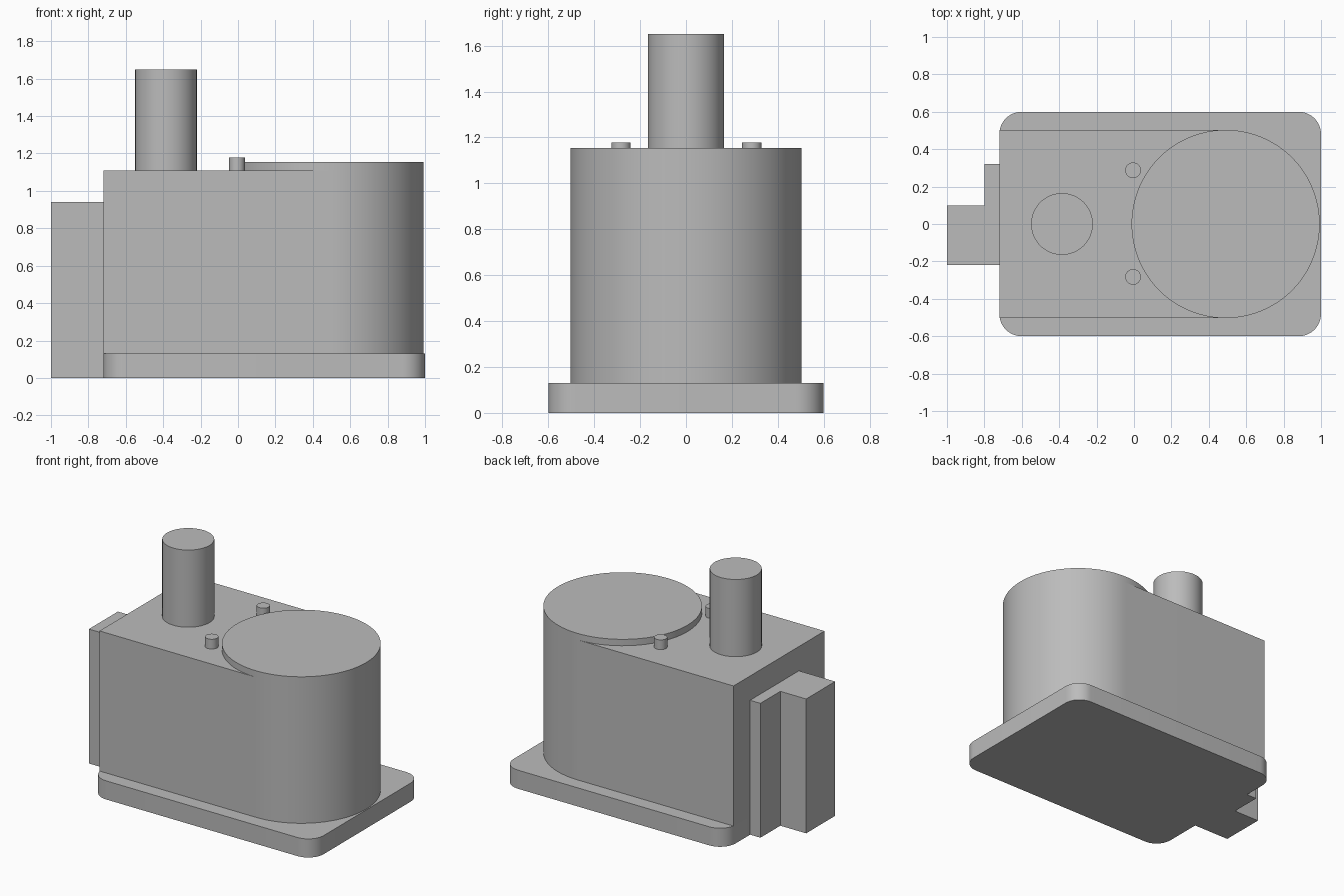
import bpy
import bmesh
from math import cos, sin, pi, radians

if "Cube" in bpy.data.objects:
    bpy.data.objects.remove(bpy.data.objects["Cube"], do_unlink=True)

GREY = (0.5, 0.5, 0.5, 1)
grey = bpy.data.materials.new("plain grey")
grey.use_nodes = True
grey.diffuse_color = GREY
grey.node_tree.nodes["Principled BSDF"].inputs["Base Color"].default_value = GREY


def arc(cx, cy, r, start, end, steps):
    """Points along an arc, angles in degrees."""
    angles = [radians(start + (end - start) * i / steps) for i in range(steps + 1)]
    return [(cx + r * cos(a), cy + r * sin(a)) for a in angles]


def prism(name, outline, bottom, top):
    """Extrude a counter-clockwise outline between two heights."""
    bm = bmesh.new()
    base = bm.faces.new([bm.verts.new((x, y, bottom)) for x, y in outline])
    ret = bmesh.ops.extrude_face_region(bm, geom=[base], use_keep_orig=True)
    verts = [g for g in ret["geom"] if isinstance(g, bmesh.types.BMVert)]
    bmesh.ops.translate(bm, verts=verts, vec=(0, 0, top - bottom))
    bmesh.ops.recalc_face_normals(bm, faces=bm.faces)
    mesh = bpy.data.meshes.new(name)
    bm.to_mesh(mesh)
    bm.free()
    mesh.materials.append(grey)
    obj = bpy.data.objects.new(name, mesh)
    bpy.context.collection.objects.link(obj)
    bpy.ops.object.select_all(action="DESELECT")
    obj.select_set(True)
    bpy.context.view_layer.objects.active = obj
    bpy.ops.object.shade_smooth_by_angle(angle=radians(30))
    return obj


def cylinder(name, x, y, r, bottom, top, sides):
    return prism(name, arc(x, y, r, 0, 360, sides)[:-1], bottom, top)


BACK, BASE_TOP, BODY_TOP = -0.72, 0.13, 1.11
DRUM_X, DRUM_R = 0.49, 0.503

# Base plate with rounded corners
r = 0.12
corners = [(1 - r, 0.6 - r), (BACK + r, 0.6 - r), (BACK + r, r - 0.6), (1 - r, r - 0.6)]
outline = []
for i, (cx, cy) in enumerate(corners):
    outline += arc(cx, cy, r, 90 * i, 90 * i + 90, 12)
prism("base_plate", outline, 0, BASE_TOP)

# Housing with one round end, and the raised drum cap that continues it
prism("housing", [(BACK, DRUM_R), (BACK, -DRUM_R)]
      + arc(DRUM_X, 0, DRUM_R, -90, 90, 48), BASE_TOP, BODY_TOP)
cylinder("drum_cap", DRUM_X, 0, DRUM_R, BODY_TOP, 1.155, 96)

# Shaft and the two locating pins
cylinder("shaft", -0.385, 0, 0.165, BODY_TOP, 1.65, 64)
for side, y in (("left", 0.287), ("right", -0.283)):
    cylinder("pin_" + side, -0.005, y, 0.042, BODY_TOP, 1.178, 32)

# Stepped connector block on the end wall
prism("connector_block", [(BACK, -0.22), (BACK, 0.32), (-0.8, 0.32),
                          (-0.8, 0.1), (-1, 0.1), (-1, -0.22)], 0, 0.94)
